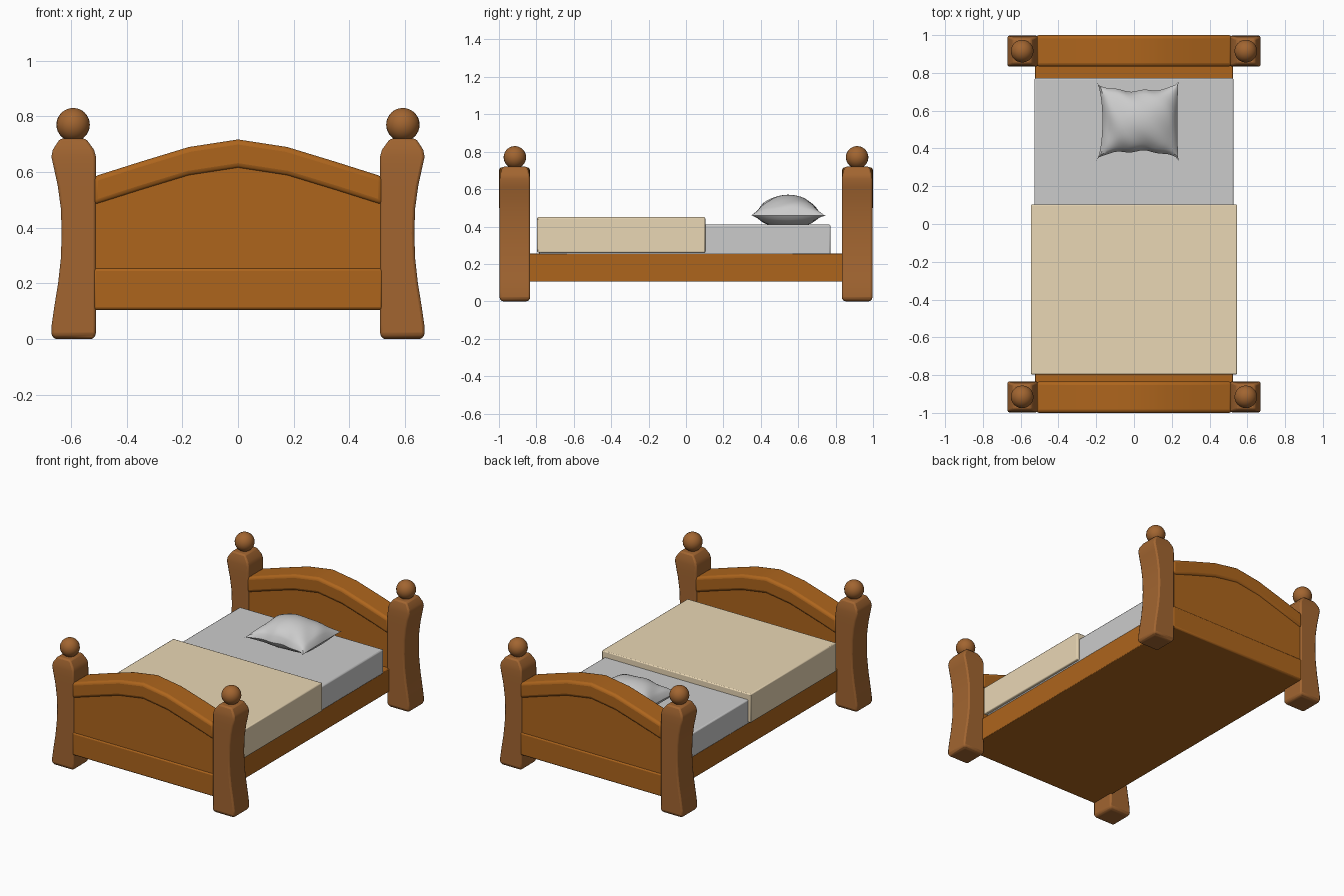
import bpy, bmesh, math

if "Cube" in bpy.data.objects:
    bpy.data.objects.remove(bpy.data.objects["Cube"])


def material(name, rgb):
    m = bpy.data.materials.new(name)
    m.diffuse_color = (*rgb, 1)
    m.use_nodes = True
    m.node_tree.nodes["Principled BSDF"].inputs["Base Color"].default_value = m.diffuse_color
    return m


WOOD = material("orange_wood", (0.42, 0.13, 0.012))
POST = material("post_wood", (0.36, 0.13, 0.03))
CLOTH = material("cream_cloth", (0.82, 0.68, 0.46))


def finish(bm, name, mat=None, bevel=0, segments=2, angle=35):
    bmesh.ops.recalc_face_normals(bm, faces=bm.faces)
    me = bpy.data.meshes.new(name)
    bm.to_mesh(me)
    bm.free()
    ob = bpy.data.objects.new(name, me)
    bpy.context.collection.objects.link(ob)
    if mat:
        me.materials.append(mat)
    if bevel:
        mod = ob.modifiers.new("bevel", 'BEVEL')
        mod.width, mod.segments = bevel, segments
        mod.limit_method, mod.angle_limit = 'ANGLE', math.radians(angle)
    bpy.ops.object.select_all(action='DESELECT')
    bpy.context.view_layer.objects.active = ob
    ob.select_set(True)
    bpy.ops.object.shade_smooth_by_angle(angle=math.radians(35))
    return ob


def loft(rings, name, mat, **kw):
    """Join equal-length rings of points and cap both ends."""
    bm = bmesh.new()
    rows = [[bm.verts.new(p) for p in r] for r in rings]
    n = len(rows[0])
    for a, b in zip(rows, rows[1:]):
        for i in range(n):
            bm.faces.new((a[i], a[(i + 1) % n], b[(i + 1) % n], b[i]))
    bm.faces.new(rows[0])
    bm.faces.new(rows[-1])
    return finish(bm, name, mat, **kw)


def box(name, x, y, z, mat=None, bevel=0.006):
    ring = lambda h: [(x[0], y[0], h), (x[1], y[0], h), (x[1], y[1], h), (x[0], y[1], h)]
    return loft([ring(z[0]), ring(z[1])], name, mat, bevel=bevel)


# Posts: height, outer x, inner x, half depth
PROFILE = [(0, .658, .522, .070), (.014, .67, .51, .082), (.05, .669, .51, .082),
           (.12, .659, .51, .082), (.20, .646, .51, .082), (.29, .636, .51, .082),
           (.38, .633, .51, .082), (.47, .636, .51, .082), (.55, .647, .51, .082),
           (.61, .660, .51, .082), (.655, .67, .51, .081), (.68, .665, .517, .078),
           (.72, .639, .546, .066)]
for sy, end in ((-1, "foot"), (1, "head")):
    for sx, side in ((-1, "left"), (1, "right")):
        yc = .915 * sy
        rings = [[(sx * o, yc - d, z), (sx * o, yc + d, z), (sx * i, yc + d, z), (sx * i, yc - d, z)]
                 for z, o, i, d in PROFILE]
        loft(rings, f"{end}_{side}_post", POST, bevel=.012)
        # Ball finial
        bm = bmesh.new()
        bmesh.ops.create_uvsphere(bm, u_segments=24, v_segments=16, radius=.06)
        bmesh.ops.translate(bm, verts=bm.verts, vec=(sx * .592, yc, .77))
        finish(bm, f"{end}_{side}_finial", POST)

# Headboard and footboard: arched rail, recessed panel, lower rail
HALF = [(.52, .583), (.35, .637), (.176, .690)]
ARCH = [(-x, z) for x, z in HALF] + [(0, .717)] + HALF[::-1]
for sy, end in ((-1, "foot"), (1, "head")):
    def prism(outline, d, name, bevel):
        loft([[(x, sy * .917 + s * d, z) for x, z in outline] for s in (-1, 1)],
             name, WOOD, bevel=bevel, segments=3)
    prism(ARCH + [(x, z - .103) for x, z in reversed(ARCH)], .083, f"{end}_arched_rail", .018)
    prism([(x, z - .05) for x, z in ARCH] + [(.52, .11), (-.52, .11)], .073, f"{end}_panel", 0)
    box(f"{end}_lower_rail", (-.52, .52), (sy * .917 - .08, sy * .917 + .08), (.105, .255), WOOD, .01)

# Base, mattress, blanket
box("bed_base", (-.525, .525), (-.86, .86), (.105, .256), WOOD, .004)
box("mattress", (-.527, .527), (-.785, .773), (.25, .41), bevel=.008)
box("blanket", (-.546, .546), (-.796, .103), (.26, .45), CLOTH, .006)

# Pillow: two bulging sheets meeting at a pinched seam
bm = bmesh.new()
N = 28


def pillow_point(i, j, top):
    u, v = 2 * i / N - 1, 2 * j / N - 1
    pu, pv = 1 - u * u, 1 - v * v
    pinch_x = .035 if u < 0 else .006
    x = .017 + u * (.219 - pinch_x * pv ** .6)
    y = .545 + v * (.21 - .05 * pu ** .5) + .006 * pu * math.sin(9 * u) * abs(v) ** 3
    bulge = (pu * pv) ** .55
    crease = .006 * math.sin(8 * u + 5 * v) * min(1, 4 * pu * pv) * max(abs(u), abs(v)) ** 2
    z = .46 + (.11 * bulge + crease if top else -.05 * min(1, 1.4 * bulge))
    if i in (0, N) or j in (0, N):
        z = .46
    return x, y, z


for top in (True, False):
    g = [[bm.verts.new(pillow_point(i, j, top)) for j in range(N + 1)] for i in range(N + 1)]
    for i in range(N):
        for j in range(N):
            bm.faces.new((g[i][j], g[i + 1][j], g[i + 1][j + 1], g[i][j + 1]))
bmesh.ops.remove_doubles(bm, verts=bm.verts, dist=1e-5)
finish(bm, "pillow")
